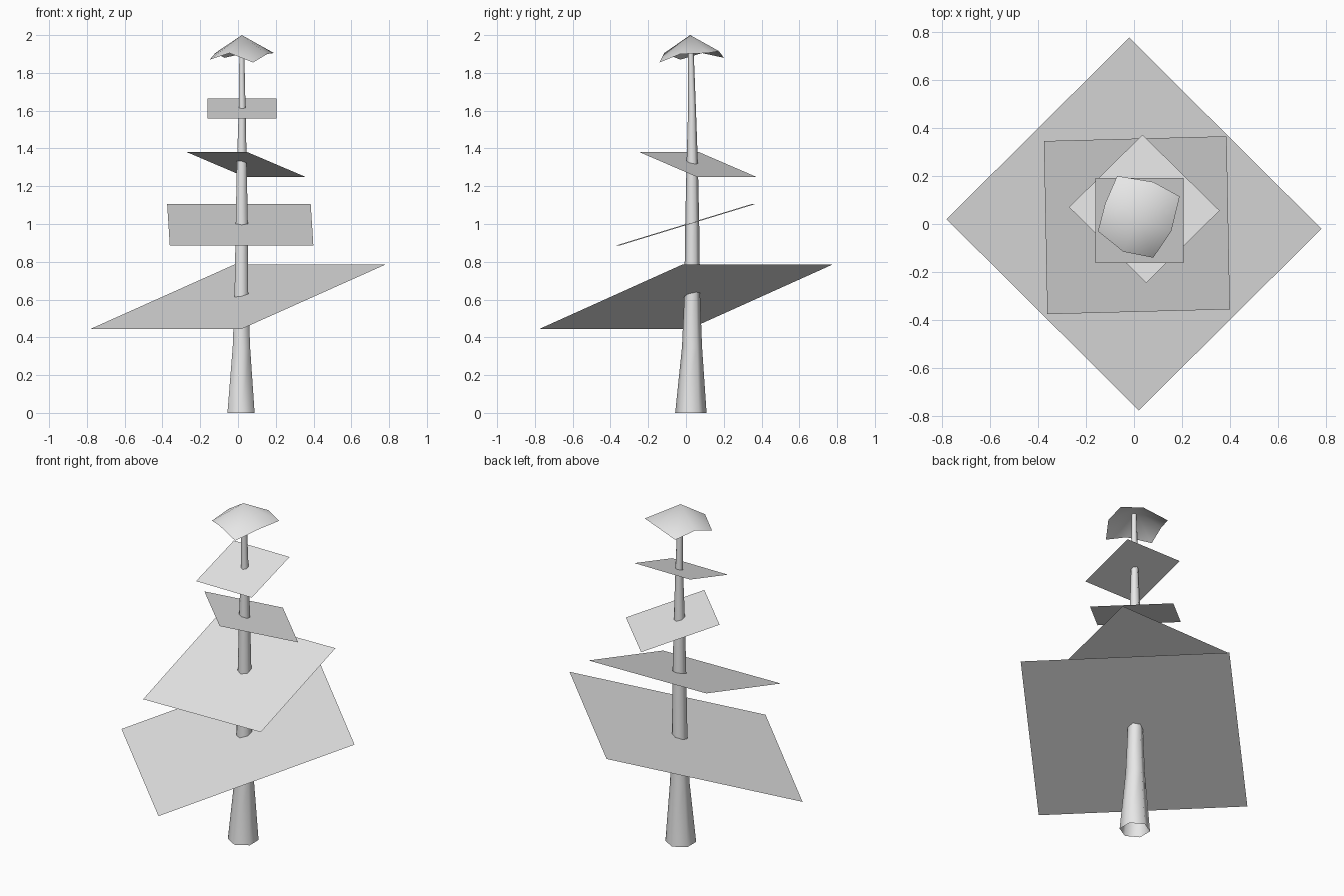
import bpy
from math import sin, cos, radians
from mathutils import Vector

if "Cube" in bpy.data.objects:
    bpy.data.objects.remove(bpy.data.objects["Cube"])

grey = bpy.data.materials.new("plain_grey")
grey.use_nodes = True
colour = (0.8, 0.8, 0.8, 1)
grey.diffuse_color = colour
grey.node_tree.nodes["Principled BSDF"].inputs["Base Color"].default_value = colour


def add_mesh(name, verts, faces, smooth=False):
    mesh = bpy.data.meshes.new(name)
    mesh.from_pydata(verts, [], faces)
    mesh.materials.append(grey)
    for poly in mesh.polygons:
        poly.use_smooth = smooth
    obj = bpy.data.objects.new(name, mesh)
    bpy.context.collection.objects.link(obj)
    return obj


def branch_sheet(name, centre, diag_a, diag_b):
    """Tilted flat sheet given by its centre and two half diagonals."""
    c, a, b = Vector(centre), Vector(diag_a), Vector(diag_b)
    add_mesh(name, [c + a, c - b, c - a, c + b], [(0, 1, 2, 3)])


# Trunk: open six-sided tapering tube; rings are (z, x, y, radius)
rings = [
    (0, 0.016, 0.026, 0.083),
    (0.35, 0.018, 0.032, 0.053),
    (0.62, 0.018, 0.033, 0.042),
    (1.0, 0.02, 0.033, 0.037),
    (1.32, 0.02, 0.033, 0.03),
    (1.6, 0.022, 0.032, 0.021),
    (1.96, 0.02, 0.025, 0.014),
]
SIDES = 6
verts = []
for z, x, y, r in rings:
    for i in range(SIDES):
        t = radians(90 + 360 * i / SIDES)
        verts.append((x + r * cos(t), y + r * sin(t), z))
faces = []
for k in range(len(rings) - 1):
    for i in range(SIDES):
        j = (i + 1) % SIDES
        low, high = k * SIDES, (k + 1) * SIDES
        faces.append((low + i, low + j, high + j, high + i))
add_mesh("trunk", verts, faces, smooth=True)

# Branch sheets, from the lowest to the highest
branch_sheet("branch_sheet_lowest", (0, 0, 0.615), (-0.78, 0.02, -0.17), (-0.02, 0.775, 0.17))
branch_sheet("branch_sheet_lower", (0.012, -0.005, 0.995), (-0.387, 0.35, 0.11), (0.373, 0.37, 0.11))
branch_sheet("branch_sheet_upper", (0.043, 0.063, 1.315), (-0.313, 0.007, 0.065), (-0.008, 0.308, -0.065))
branch_sheet("branch_sheet_highest", (0.022, 0.014, 1.612), (-0.183, 0.177, 0.053), (0.183, 0.177, 0.053))

# Treetop: drooping square sheet, its rim alternating corner and edge middle
rim = [
    (-0.15, -0.03, 1.87), (-0.045, -0.115, 1.905),
    (0.08, -0.14, 1.855), (0.155, -0.03, 1.9),
    (0.19, 0.115, 1.905), (0.08, 0.175, 1.915),
    (-0.07, 0.2, 1.88), (-0.12, 0.085, 1.905),
]
apex = (0.02, 0.022, 2.0)
cap_faces = [(0, 1 + (i - 1) % 8, 1 + i, 2 + i) for i in range(0, 8, 2)]
add_mesh("treetop", [apex] + rim, cap_faces, smooth=True)
